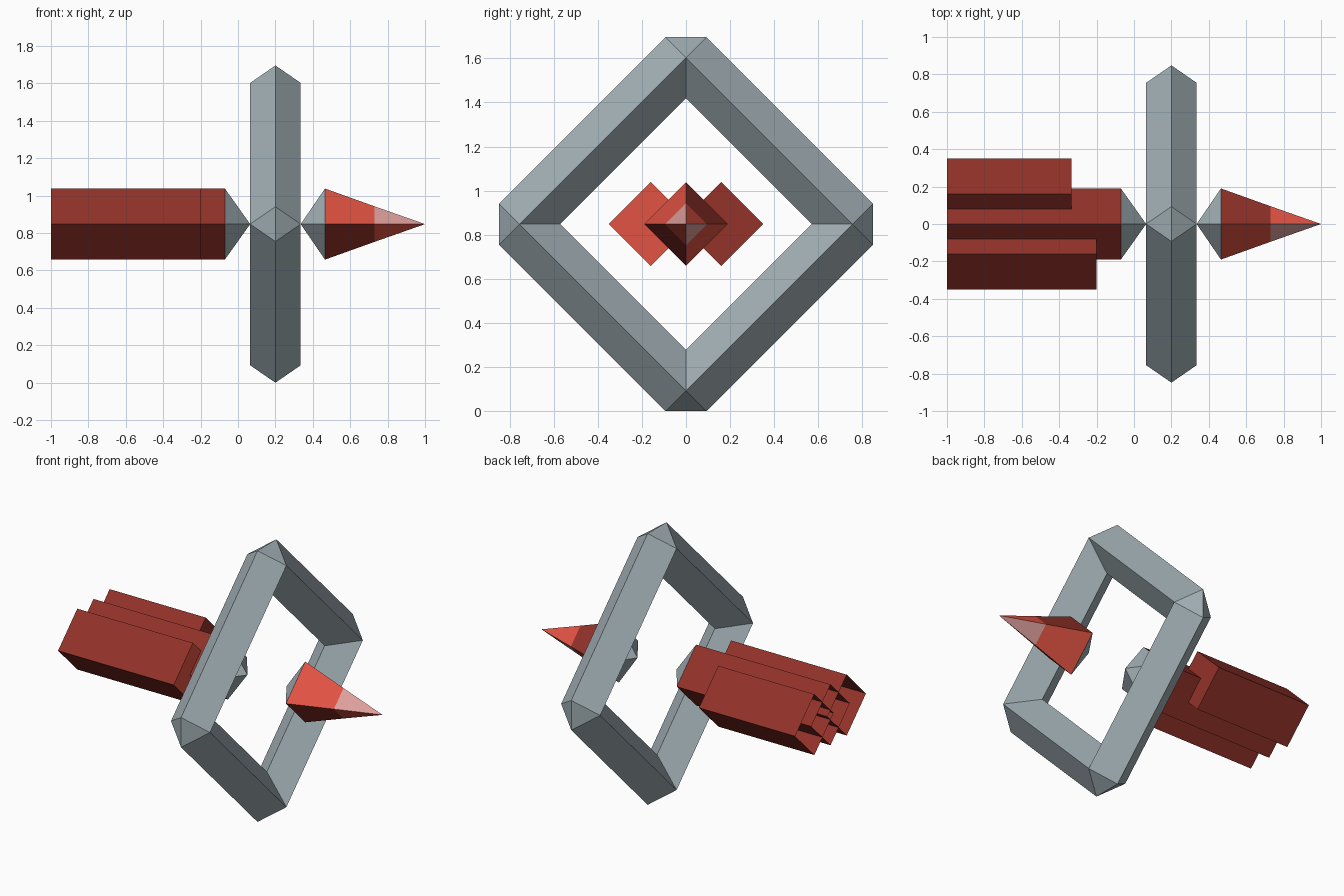
import bpy, bmesh, math
from mathutils import Vector

if "Cube" in bpy.data.objects:
    bpy.data.objects.remove(bpy.data.objects["Cube"])

CZ = 0.848   # height of the shaft axis
R = 0.19     # half diagonal of every diamond section


def material(name, r, g, b):
    m = bpy.data.materials.new(name)
    lin = [((c / 255 + 0.055) / 1.055) ** 2.4 for c in (r, g, b)]
    m.diffuse_color = (*lin, 1)
    m.use_nodes = True
    m.node_tree.nodes["Principled BSDF"].inputs["Base Color"].default_value = m.diffuse_color
    return m


grey = material("steel grey", 161, 175, 180)
dark = material("dark red", 146, 50, 41)
red = material("bright red", 226, 83, 67)
pink = material("pale pink", 222, 160, 157)


def finish(name, bm, mats):
    me = bpy.data.meshes.new(name)
    bm.to_mesh(me)
    bm.free()
    for m in mats:
        me.materials.append(m)
    ob = bpy.data.objects.new(name, me)
    bpy.context.collection.objects.link(ob)
    return ob


def diamond_loft(name, sections, mats, y=0.0, rule=None, cap=None):
    """Four-sided loft along x through (x, radius) sections; radius 0 is a point."""
    bm = bmesh.new()
    rings = []
    for x, r in sections:
        if r == 0:
            rings.append([bm.verts.new((x, y, CZ))] * 4)
        else:
            rings.append([bm.verts.new((x, y + dy * r, CZ + dz * r))
                          for dy, dz in ((1, 0), (0, 1), (-1, 0), (0, -1))])
    for s, (a, b) in enumerate(zip(rings, rings[1:])):
        for k in range(4):
            n = (k + 1) % 4
            f = bm.faces.new(list(dict.fromkeys((a[k], a[n], b[n], b[k]))))
            f.material_index = rule(s, k) if rule else 0
    if cap is not None:
        bm.faces.new(rings[-1]).material_index = cap
    return finish(name, bm, mats)


# Shaft bundle: three bars, open at the tail end
diamond_loft("centre_bar", [(-1, R), (-0.07, R)], [dark])
diamond_loft("front_bar", [(-1, R), (-0.20, R)], [dark, red], y=-0.16, cap=1)
diamond_loft("back_bar", [(-1, R), (-0.335, R)], [dark], y=0.16, cap=0)

# Grey pyramids that point at the ring
diamond_loft("bar_point", [(-0.07, R), (0.065, 0)], [grey])
diamond_loft("tip_base", [(0.335, 0), (0.465, R)], [grey])

# Arrow tip: facets alternate dark and light, with a paler front half
diamond_loft("arrow_tip", [(0.465, R), (0.73, R / 2), (1.0, 0)], [dark, red, pink],
             rule=lambda s, k: s + k % 2)

# Square ring with diamond section and clipped outer corners
bm = bmesh.new()
centre, ax = Vector((0.2, 0, CZ)), Vector((0.135, 0, 0))
corners = []
for j in range(4):
    a = j * math.pi / 2
    u = Vector((0, math.cos(a), math.sin(a)))
    t = Vector((0, -math.sin(a), math.cos(a)))
    pts = (u * 0.57, u * 0.755 - ax, u * 0.755 + ax,
           u * 0.848 - t * 0.093, u * 0.848 + t * 0.093)
    corners.append([bm.verts.new(centre + p) for p in pts])
for j in range(4):
    c, n = corners[j], corners[(j + 1) % 4]
    for side in (1, 2):
        bm.faces.new((c[0], c[side], n[side], n[0]))
        bm.faces.new((c[side], c[4], n[3], n[side]))
        bm.faces.new((c[side], c[3], c[4]))
bmesh.ops.recalc_face_normals(bm, faces=bm.faces)
finish("square_ring", bm, [grey])
